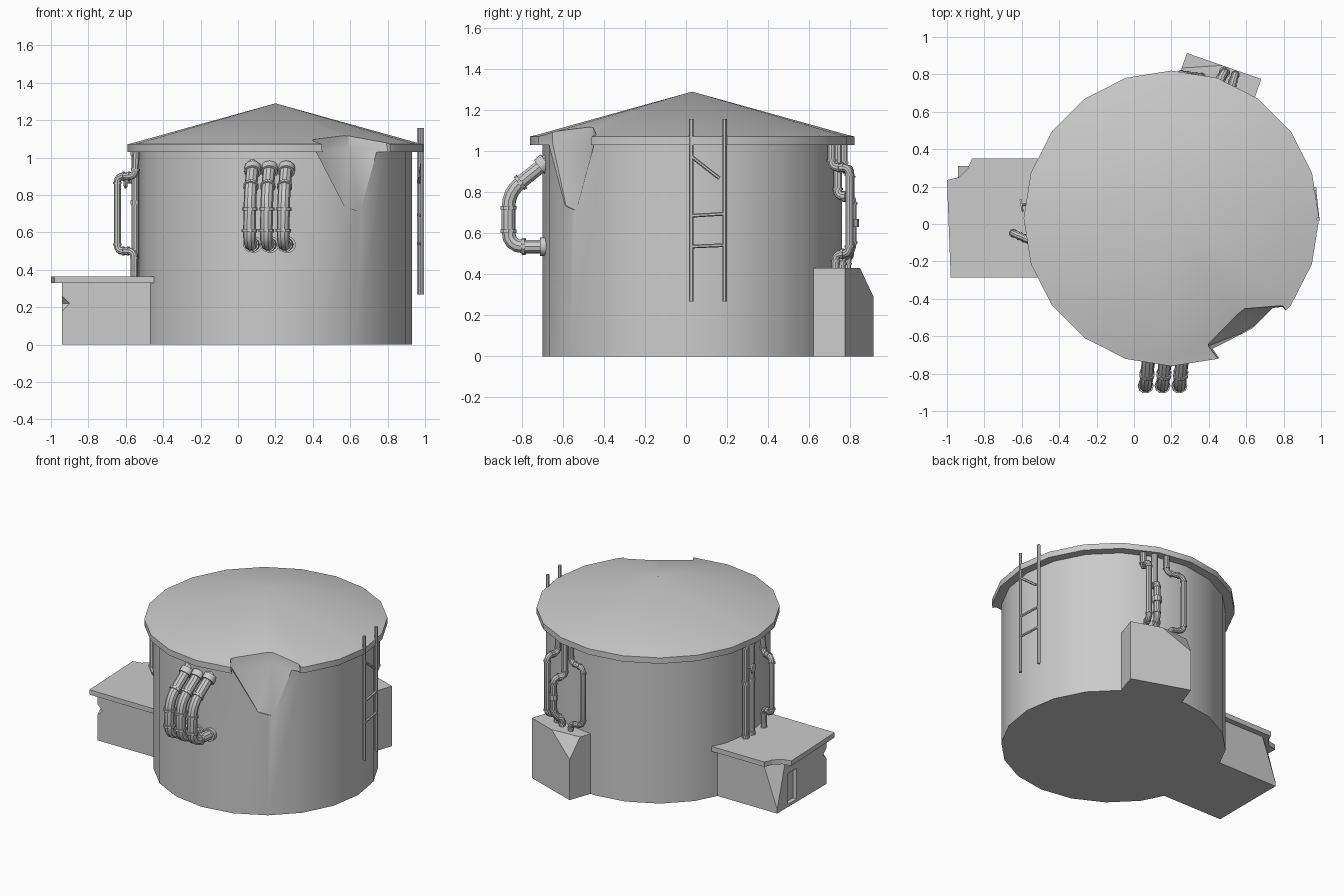
import bpy, bmesh, math
from mathutils import Vector as V

if "Cube" in bpy.data.objects:
    bpy.data.objects.remove(bpy.data.objects["Cube"])

CX, CY = 0.20, 0.03          # tank axis


def finish(name, bm, smooth=True):
    bmesh.ops.recalc_face_normals(bm, faces=bm.faces)
    me = bpy.data.meshes.new(name)
    bm.to_mesh(me)
    bm.free()
    ob = bpy.data.objects.new(name, me)
    bpy.context.collection.objects.link(ob)
    if smooth:
        shade(ob)
    return ob


def shade(ob):
    bpy.ops.object.select_all(action='DESELECT')
    ob.select_set(True)
    bpy.context.view_layer.objects.active = ob
    bpy.ops.object.shade_smooth_by_angle(angle=math.radians(32))


def baked_mesh(ob):
    bpy.context.view_layer.update()
    dg = bpy.context.evaluated_depsgraph_get()
    return bpy.data.meshes.new_from_object(ob.evaluated_get(dg))


def cut(ob, cutter):
    m = ob.modifiers.new("cut", 'BOOLEAN')
    m.operation, m.solver, m.object = 'DIFFERENCE', 'EXACT', cutter
    me = baked_mesh(ob)
    ob.modifiers.clear()
    ob.data = me
    bpy.data.objects.remove(cutter)


def hull(name, pts):
    bm = bmesh.new()
    for p in pts:
        bm.verts.new(p)
    r = bmesh.ops.convex_hull(bm, input=bm.verts)
    junk = [g for g in r["geom_interior"] if isinstance(g, bmesh.types.BMVert)]
    bmesh.ops.delete(bm, geom=junk, context='VERTS')
    return finish(name, bm, False)


def prism(name, outline, z0, z1, chips=()):
    """Extruded outline; each chip is three points of a plane that breaks off a corner."""
    bm = bmesh.new()
    f = bm.faces.new([bm.verts.new((x, y, z0)) for x, y in outline])
    r = bmesh.ops.extrude_face_region(bm, geom=[f])
    bmesh.ops.translate(bm, vec=(0, 0, z1 - z0),
                        verts=[g for g in r["geom"] if isinstance(g, bmesh.types.BMVert)])
    mid = sum((v.co for v in bm.verts), V()) / len(bm.verts)
    for a, b, c in chips:
        a, b, c = V(a), V(b), V(c)
        n = (b - a).cross(c - a).normalized()
        if n.dot(mid - a) > 0:
            n = -n
        r = bmesh.ops.bisect_plane(bm, geom=bm.verts[:] + bm.edges[:] + bm.faces[:],
                                   plane_co=a, plane_no=n, clear_outer=True)
        bmesh.ops.holes_fill(bm, edges=[e for e in bm.edges if e.is_boundary])
    return finish(name, bm, False)


def rod(name, a, b, r, sides=10):
    a, b = V(a), V(b)
    bm = bmesh.new()
    bmesh.ops.create_cone(bm, cap_ends=True, segments=sides, radius1=r, radius2=r, depth=(b - a).length)
    bm.transform((b - a).to_track_quat('Z', 'Y').to_matrix().to_4x4())
    bmesh.ops.translate(bm, verts=bm.verts, vec=(a + b) / 2)
    return finish(name, bm, sides > 6)


def pipe(name, pts, r, bend, collars=True):
    """Round pipe with filleted corners and a collar on each side of every bend."""
    pts = [V(p) for p in pts]
    path = [pts[0]]
    for i in range(1, len(pts) - 1):
        p, d0, d1 = pts[i], pts[i - 1] - pts[i], pts[i + 1] - pts[i]
        k = min(bend, d0.length * 0.48, d1.length * 0.48)
        a, b = p + d0.normalized() * k, p + d1.normalized() * k
        path += [a * (1 - t) ** 2 + p * 2 * t * (1 - t) + b * t * t for t in (0, .25, .5, .75, 1)]
        if collars:
            for q, d in ((a, d0.normalized()), (b, d1.normalized())):
                rod(name + "_collar", q - d * r * .25, q + d * r * .25, r * 1.22)
    path.append(pts[-1])
    cu = bpy.data.curves.new(name, 'CURVE')
    cu.dimensions, cu.bevel_depth, cu.bevel_resolution, cu.use_fill_caps = '3D', r, 3, True
    sp = cu.splines.new('POLY')
    sp.points.add(len(path) - 1)
    for q, p in zip(sp.points, path):
        q.co = (*p, 1)
    tmp = bpy.data.objects.new(name, cu)
    bpy.context.collection.objects.link(tmp)
    me = baked_mesh(tmp)
    bpy.data.objects.remove(tmp)
    ob = bpy.data.objects.new(name, me)
    bpy.context.collection.objects.link(ob)
    shade(ob)


def polar(deg, r, z):
    a = math.radians(deg)
    return V((CX + r * math.cos(a), CY + r * math.sin(a), z))


# Tank body with overhanging rim and conical roof
bm = bmesh.new()
profile = [(0, 0), (.73, 0), (.73, 1.03), (.79, 1.03), (.79, 1.072), (.755, 1.08), (0, 1.29)]
vs = [bm.verts.new((CX + r, CY, z)) for r, z in profile]
edges = [bm.edges.new(p) for p in zip(vs, vs[1:])]
bmesh.ops.spin(bm, geom=vs + edges, cent=(CX, CY, 0), axis=(0, 0, 1), angle=math.tau, steps=20)
bmesh.ops.remove_doubles(bm, verts=bm.verts, dist=1e-4)
tank = finish("tank", bm, False)

# Breach torn into the rim and wall
inner = [(.66, -.535, .71), (.57, -.585, .735), (.40, -.65, 1.04), (.80, -.44, 1.04), (.59, -.46, 1.05),
         (.38, -.66, 1.4), (.40, -.58, 1.4), (.60, -.42, 1.4), (.74, -.42, 1.4), (.80, -.47, 1.4)]
out = V((.588, -.809, 0)) * 0.4
cut(tank, hull("breach_cutter", [V(p) for p in inner] + [V(p) + out for p in inner]))
shade(tank)

# Side shed with broken corner, door recess and overhanging slab
shed = prism("shed", [(-.94, -.25), (-.42, -.25), (-.42, .31), (-.94, .31)], 0, .33,
             [((-.83, .31, .33), (-.94, .22, .33), (-.94, .31, .03))])
dx, dy = (-1, -.91), (.09, .19)
cut(shed, hull("door_cutter", [(x, y, z) for x in dx for y in dy for z in (.02, .24)]))
cut(shed, hull("chip_cutter", [(-.93, -.24, .22), (-.96, -.27, .30), (-.96, -.27, .14),
                               (-.88, -.27, .22), (-.96, -.19, .22)]))
prism("shed_slab", [(-.98, -.285), (-.43, -.285), (-.43, .35), (-.866, .35), (-.89, .295),
                    (-.936, .25), (-1, .235)], .33, .365)

# Rear pump block with one broken top corner
prism("pump_block", [(.283, .914), (.18, .62), (.58, .48), (.68, .775)], 0, .43,
      [((.47, .848, .43), (.283, .914, .29), (.255, .834, .43))])

# Three thick bypass pipes on the front
for x in (.06, .15, .24):
    pipe("bypass_pipe", [(x + .02, -.66, .965), (x + .005, -.865, .80), (x, -.865, .535), (x + .03, -.66, .535)],
         .034, .075)
    rod("bypass_flange", (x + .02, -.68, .949), (x + .018, -.712, .923), .045, 12)
    rod("bypass_flange", (x + .025, -.68, .535), (x + .025, -.712, .535), .045, 12)

# Straight pipes from roof to shed, one with a valve
for y in (.11, .04):
    pipe("shed_pipe", [(-.55, y, .36), (-.55, y, 1.04)], .02, .03)
    for z in (.375, .76, 1.02):
        rod("shed_pipe_collar", (-.55, y, z - .01), (-.55, y, z + .01), .026)
rod("valve_stem", (-.55, .11, .87), (-.605, .10, .87), .008)
rod("valve_wheel", (-.596, .10, .87), (-.606, .098, .87), .034, 12)

# Offset pipe beside the shed pipes
pipe("shed_offset_pipe", [(-.545, -.09, 1.04), (-.55, -.09, .90), (-.645, -.05, .90), (-.645, -.05, .50),
                          (-.555, -.09, .50), (-.555, -.09, .36)], .02, .035)

# Pump pipes from roof to block
pipe("pump_pipe", [polar(65, .75, 1.04), polar(65, .75, .92), polar(66, .84, .92), polar(66, .84, .50),
                   polar(66, .765, .50), polar(66, .765, .42)], .02, .035)
pipe("pump_pipe", [polar(71, .75, 1.04), polar(71, .75, .78), polar(70, .83, .78), polar(70, .83, .52),
                   polar(71, .77, .48), polar(71, .77, .42)], .022, .035)
pipe("pump_pipe", [polar(77, .76, 1.04), polar(77, .76, .91), polar(86, .775, .91), polar(86, .775, .50),
                   polar(78, .775, .48), polar(78, .775, .42)], .018, .035)
rod("pump_pipe_flange", polar(70, .83, .63), polar(70, .83, .67), .032)

# Ladder with a broken rung
low, high = (.984, .025), (.966, .188)
for x, y in (low, high):
    rod("ladder_rail", (x, y, .267), (x, y, 1.157), .011, 6)
for z0, z1 in ((.535, .542), (.685, .695)):
    rod("ladder_rung", (*low, z0), (*high, z1), .009, 6)
rod("broken_rung", (*low, .975), (.968, .162, .868), .009, 6)
